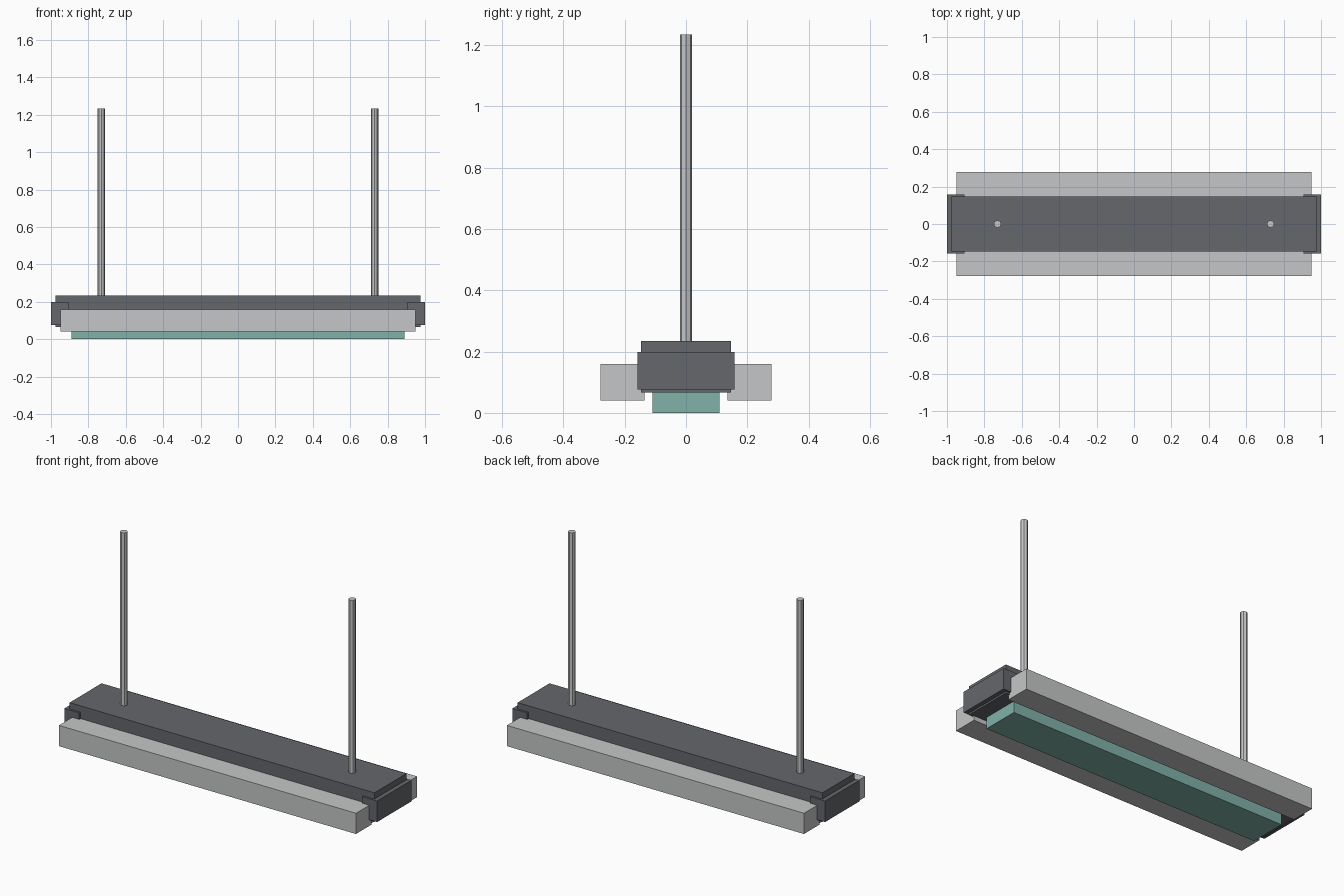
import bpy
import bmesh
from mathutils import Matrix, Vector

cube = bpy.data.objects.get("Cube")
if cube:
    bpy.data.objects.remove(cube, do_unlink=True)


def material(name, rgb):
    mat = bpy.data.materials.new(name)
    mat.use_nodes = True
    mat.diffuse_color = (*rgb, 1)
    mat.node_tree.nodes["Principled BSDF"].inputs["Base Color"].default_value = (*rgb, 1)
    return mat


dark = material("dark grey", (0.13, 0.135, 0.15))
light = material("light grey", (0.56, 0.565, 0.57))
teal = material("teal", (0.22, 0.445, 0.40))


def add_object(name, bm, mat):
    mesh = bpy.data.meshes.new(name)
    bm.to_mesh(mesh)
    bm.free()
    mesh.materials.append(mat)
    obj = bpy.data.objects.new(name, mesh)
    bpy.context.collection.objects.link(obj)
    return obj


def box(name, low, high, mat):
    low, high = Vector(low), Vector(high)
    bm = bmesh.new()
    bmesh.ops.create_cube(bm, size=1, matrix=Matrix.Translation((low + high) / 2)
                          @ Matrix.Diagonal((*(high - low), 1)))
    return add_object(name, bm, mat)


def rod(name, x, bottom, top, radius, mat):
    bm = bmesh.new()
    bmesh.ops.create_cone(bm, cap_ends=True, segments=8, radius1=radius, radius2=radius,
                          depth=top - bottom,
                          matrix=Matrix.Translation((x, 0, (top + bottom) / 2)))
    return add_object(name, bm, mat)


# Main housing and the panel below it
box("housing", (-0.975, -0.146, 0.066), (0.975, 0.146, 0.234), dark)
box("lower_panel", (-0.89, -0.109, 0), (0.89, 0.109, 0.07), teal)

for side, s in (("left", 1), ("right", -1)):
    # End caps and hanging rods
    xs = sorted((s * 0.905, s))
    box(side + "_end_cap", (xs[0], -0.158, 0.076), (xs[1], 0.158, 0.198), dark)
    rod(side + "_hanging_rod", s * 0.73, 0.22, 1.234, 0.02, light)

for side, s in (("front", -1), ("back", 1)):
    # Long side rails
    ys = sorted((s * 0.136, s * 0.279))
    box(side + "_rail", (-0.95, ys[0], 0.04), (0.95, ys[1], 0.16), light)
